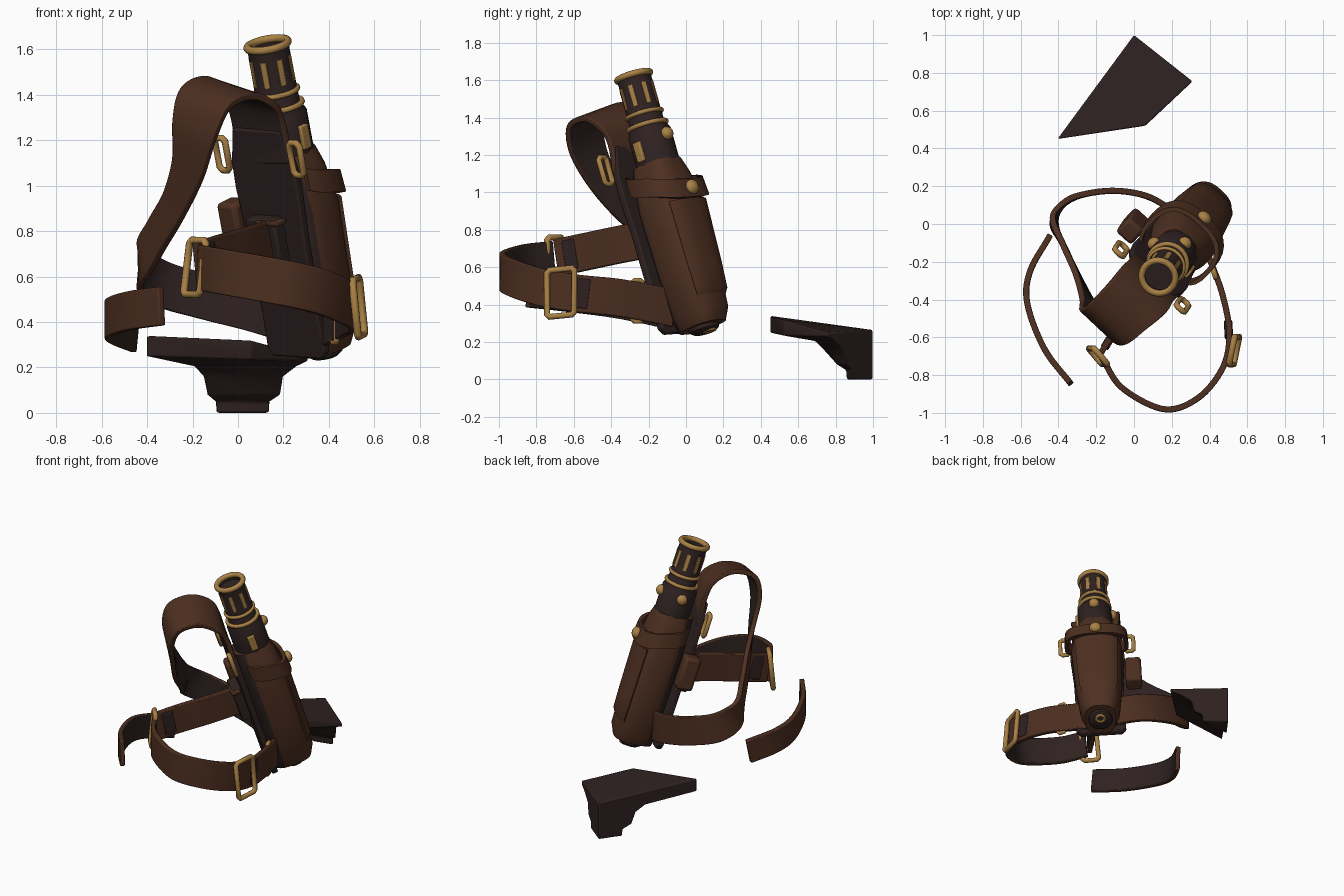
import bpy, bmesh, math
from mathutils import Vector as V, Matrix

if "Cube" in bpy.data.objects:
    bpy.data.objects.remove(bpy.data.objects["Cube"])

def mat(name, c):
    m = bpy.data.materials.new(name)
    m.diffuse_color = (*c, 1)
    m.use_nodes = True
    m.node_tree.nodes["Principled BSDF"].inputs["Base Color"].default_value = m.diffuse_color
    return m
BROWN = mat("brown leather", (.076, .029, .015))
DARK = mat("dark leather", (.028, .016, .015))
GOLD = mat("brass", (.40, .22, .06))

# Tilted holster frame: X points outward, Y sideways, Z up the barrel, origin at the muzzle
W = V((-.185, -.28, 1)).normalized()
U = V((.67, .74, 0))
U = (U - U.dot(W) * W).normalized()
S = W.cross(U)
M = Matrix((U, S, W)).transposed().to_4x4()
M.translation = (.13, -.28, 1.62)

def finish(ob, angle=40):
    bpy.ops.object.select_all(action='DESELECT')
    ob.select_set(True)
    bpy.context.view_layer.objects.active = ob
    bpy.ops.object.shade_smooth_by_angle(angle=math.radians(angle))
    return ob

def make(name, bm, mats, angle=40, bevel=0):
    bmesh.ops.recalc_face_normals(bm, faces=bm.faces)
    me = bpy.data.meshes.new(name)
    bm.to_mesh(me)
    bm.free()
    for m in mats:
        me.materials.append(m)
    ob = bpy.data.objects.new(name, me)
    bpy.context.collection.objects.link(ob)
    if bevel:
        b = ob.modifiers.new("bevel", 'BEVEL')
        b.width, b.segments = bevel, 2
    return finish(ob, angle)

def loft(name, rings, mats, side_mat=None, local=False, angle=40, bevel=0):
    bm = bmesh.new()
    vs = [[bm.verts.new(M @ V(p) if local else V(p)) for p in r] for r in rings]
    n = len(vs[0])
    for a, b in zip(vs, vs[1:]):
        for i in range(n):
            f = bm.faces.new((a[i], a[(i + 1) % n], b[(i + 1) % n], b[i]))
            f.material_index = side_mat.get(i, 0) if side_mat else 0
    bm.faces.new(vs[0])
    bm.faces.new(vs[-1])
    return make(name, bm, mats, angle, bevel)

def lathe(name, profile, m, n=32):
    t = [2 * math.pi * i / n for i in range(n)]
    return loft(name, [[(r * math.cos(a), r * math.sin(a), z) for a in t] for z, r in profile], [m], local=True)

def box(name, c, size, m, turn=0, bevel=.01):
    bm = bmesh.new()
    x = M @ Matrix.Rotation(turn, 4, 'Z') @ Matrix.Translation(c) @ Matrix.Diagonal((*size, 1))
    bmesh.ops.create_cube(bm, size=1, matrix=x)
    return make(name, bm, [m], bevel=bevel)

def loop(name, pts, r):
    cu = bpy.data.curves.new(name, 'CURVE')
    cu.dimensions, cu.bevel_depth, cu.bevel_resolution = '3D', r, 3
    sp = cu.splines.new('POLY')
    sp.points.add(len(pts) - 1)
    for p, q in zip(sp.points, pts):
        p.co = (*q, 1)
    sp.use_cyclic_u = True
    cu.materials.append(GOLD)
    ob = bpy.data.objects.new(name, cu)
    bpy.context.collection.objects.link(ob)
    bpy.ops.object.select_all(action='DESELECT')
    ob.select_set(True)
    bpy.context.view_layer.objects.active = ob
    bpy.ops.object.convert(target='MESH')
    return finish(bpy.context.object, 60)

def frame(name, c, side, up, w, h, r=.017):
    # rectangular buckle with clipped corners
    c, side, up = V(c), V(side).normalized(), V(up).normalized()
    k, a, b = .015, w / 2, h / 2
    q = [(a, b - k), (a - k, b), (k - a, b), (-a, b - k), (-a, k - b), (k - a, -b), (a - k, -b), (a, k - b)]
    return loop(name, [c + side * x + up * y for x, y in q], r)

def strap(name, pts, thick=.032, n=8, mats=(BROWN, DARK)):
    # each point: position, width direction, half width; the inner face takes the second material
    pts = [V((*p, *w, h)) for p, w, h in pts]
    P = [2 * pts[0] - pts[1]] + pts + [2 * pts[-1] - pts[-2]]
    out = []
    for i in range(1, len(P) - 2):
        a, b, c, d = P[i - 1:i + 3]
        for j in range(n + (i == len(P) - 3)):
            t = j / n
            out.append(.5 * (2 * b + (c - a) * t + (2 * a - 5 * b + 4 * c - d) * t * t + (3 * b - a - 3 * c + d) * t ** 3))
    rings = []
    for i, o in enumerate(out):
        p = V(o[:3])
        t = (V(out[min(i + 1, len(out) - 1)][:3]) - V(out[max(i - 1, 0)][:3])).normalized()
        w = V(o[3:6])
        w = (w - w.dot(t) * t).normalized()
        nrm = w.cross(t) * thick / 2
        w = w * o[6]
        rings.append([p + nrm + w, p + nrm - w, p - nrm - w, p - nrm + w])
    return loft(name, rings, mats, {2: 1}, bevel=.006)

# Shoulder strap: over the top, twisting down the left, round the back to the holster foot
A, Z, DOWN = (-.74, .67, .25), (0, 0, 1), (0, 0, -1)
strap("shoulder_strap", [
    ((.12, -.27, 1.10), A, .16), ((.09, -.30, 1.28), A, .16), ((.05, -.35, 1.38), A, .17),
    ((-.04, -.44, 1.43), A, .16), ((-.14, -.53, 1.385), A, .15), ((-.19, -.53, 1.25), (-.7, .66, .3), .13),
    ((-.22, -.45, 1.08), (-.6, .65, .45), .10), ((-.285, -.30, .91), (-.35, .6, .75), .09),
    ((-.365, -.13, .77), (-.15, .3, .95), .09), ((-.42, .02, .65), Z, .095), ((-.34, .13, .57), Z, .10),
    ((-.14, .175, .51), Z, .10), ((.06, .15, .46), Z, .10), ((.22, .06, .41), Z, .10), ((.32, -.02, .37), Z, .09)])
# Waist belt: short rear piece from the back plate, then round the front to the holster foot
rear = [(.18, -.15, .76), (.05, -.36, .72), (-.09, -.55, .68), (-.18, -.69, .65)]
front = [(-.17, -.71, .64), (-.06, -.87, .62), (.16, -.98, .58), (.34, -.92, .54), (.47, -.76, .49),
         (.505, -.58, .46), (.47, -.38, .44), (.41, -.21, .41), (.35, -.06, .38)]
strap("rear_belt", [(p, DOWN, .10) for p in rear], mats=(BROWN, BROWN))
strap("waist_belt", [(p, DOWN, .10) for p in front])
strap("left_keeper", [(p, DOWN, .08) for p in ((-.15, -.645, .66), (-.11, -.58, .675))], .045, mats=(DARK, DARK))
strap("right_keeper", [(p, DOWN, .08) for p in ((.503, -.60, .465), (.498, -.52, .455))], .045, mats=(DARK, DARK))
# Loose belt end
tail = [(-.45, -.07, .35), (-.55, -.25, .39), (-.565, -.42, .42), (-.475, -.66, .45), (-.335, -.845, .47)]
strap("loose_strap", [(p, DOWN, .085) for p in tail])

# Buckles
frame("left_buckle", (-.19, -.70, .64), (.55, -.65, 0), (.12, 0, 1), .11, .24)
frame("right_buckle", (.53, -.67, .465), (.2, 1, .1), (-.1, 0, 1), .15, .25)
frame("small_buckle", (.425, -.26, .42), (-.3, .9, 0), Z, .06, .22, .014)
for s, side in ((1, "back"), (-1, "front")):
    frame(side + "_plate_ring", M @ V((-.18, .22 * s, -.46)), S, W, .06, .15, .015)

# Barrel: dark tube with brass rings, slots and knobs
lathe("barrel", [(-.75, .10), (-.5, .118), (-.32, .118), (-.28, .095), (-.005, .092), (-.005, .08), (-.03, .078)], DARK)
for i, (z, r, t) in enumerate(((0, .09, .018), (-.215, .096, .012), (-.28, .104, .013))):
    loop("barrel_ring_%d" % i, [M @ V((r * math.cos(a * math.pi / 16), r * math.sin(a * math.pi / 16), z)) for a in range(32)], t)
for i in range(8):
    box("barrel_slot_%d" % i, (.092, 0, -.115), (.008, .027, .12), GOLD, math.pi * (i + .5) / 4, .002)

def button(name, c, axis, r, depth):
    bm = bmesh.new()
    rot = V((0, 0, 1)).rotation_difference(V(axis)).to_matrix().to_4x4()
    bmesh.ops.create_uvsphere(bm, u_segments=20, v_segments=12, radius=1,
                              matrix=M @ Matrix.Translation(c) @ rot @ Matrix.Diagonal((r, r, depth, 1)))
    return make(name, bm, [GOLD], 60)
button("outer_knob", (.12, 0, -.36), (1, 0, 0), .036, .032)
button("side_knob", (0, .12, -.36), (0, 1, 0), .036, .032)
box("side_latch", (.118, 0, -.42), (.03, .05, .11), GOLD, -math.pi / 2, .006)

# Back plate
plate = [(-.34, .14), (-.50, .18), (-.62, .185), (-.85, .17), (-1.2, .165), (-1.36, .17), (-1.395, .14)]
loft("back_plate", [[(-.175, -b, z), (-.175, b, z), (-.135, b, z), (-.135, -b, z)] for z, b in plate], [DARK], local=True, bevel=.008)

# Holster pouch (dark towards the back plate) with a raised outer panel
sections = [(-.49, .115, .115), (-.57, .135, .145), (-.75, .16, .175), (-1.1, .155, .16), (-1.34, .15, .135), (-1.41, .12, .105)]
def arc(a, b, z, t):
    c, s = math.cos(t), math.sin(t)
    return (math.copysign(abs(c) ** .75, c) * (a if c > 0 else .14), math.copysign(abs(s) ** .75, s) * b, z)
loft("holster_pouch", [[arc(a, b, z, 2 * math.pi * i / 40) for i in range(40)] for z, a, b in sections],
     [BROWN, DARK], {i: 1 for i in range(13, 27)}, local=True, angle=50)

def raised(name, rows, half, g, m, sag=0):
    ts = [-half + 2 * half * i / 20 for i in range(21)]
    rings = [[arc(a + g, b + g, z - sag * math.cos(t), t) for t in ts] +
             [arc(a - .01, b - .01, z - sag * math.cos(t), t) for t in reversed(ts)] for z, a, b in rows]
    return loft(name, rings, [m], local=True)
raised("outer_panel", [(-.74, .160, .176), (-1.1, .155, .16), (-1.24, .152, .147), (-1.28, .13, .125)], .8, .014, BROWN)
# Retention strap, dipping at the front, and its button
raised("retention_strap", [(-.57, .165, .20), (-.675, .175, .205)], 2.2, .014, BROWN, .065)
button("strap_button", (.19, 0, -.685), (1, 0, 0), .04, .03)
# Muzzle plug at the holster foot
lathe("foot_plug", [(-1.36, .085), (-1.43, .08), (-1.445, .06)], DARK)
loop("foot_ring", [M @ V((.03 + .028 * math.cos(a * math.pi / 8), .028 * math.sin(a * math.pi / 8), -1.44)) for a in range(16)], .011)

# Belt loops on the back plate
box("side_block", (-.15, .24, -.80), (.11, .11, .23), BROWN, bevel=.02)
box("belt_loop", (-.20, .02, -.86), (.07, .17, .25), DARK, bevel=.012)
box("belt_loop_edge", (-.215, -.03, -.75), (.06, .13, .02), BROWN, bevel=.005)

# Detached stock: stepped layers that shrink towards the rear corner
corner = V((0, 1, 0))
arms = [V((.31, -.245, 0)), V((.06, -.48, 0)), V((-.405, -.55, 0))]
layers = [(0, .45, .29, .24), (.05, .46, .30, .25), (.08, .61, .40, .34), (.16, .65, .55, .38), (.205, .84, .64, .48)]
rings = [[corner + V((0, 0, z))] + [corner + d * f + V((0, 0, z)) for d, f in zip(arms, fs)] for z, *fs in layers]
for heights in ((.215, .23, .235, .25), (.265, .25, .32, .34)):
    rings.append([corner + d + V((0, 0, h)) for d, h in zip([V()] + arms, heights)])
loft("stock", rings, [DARK], angle=35, bevel=.008)
